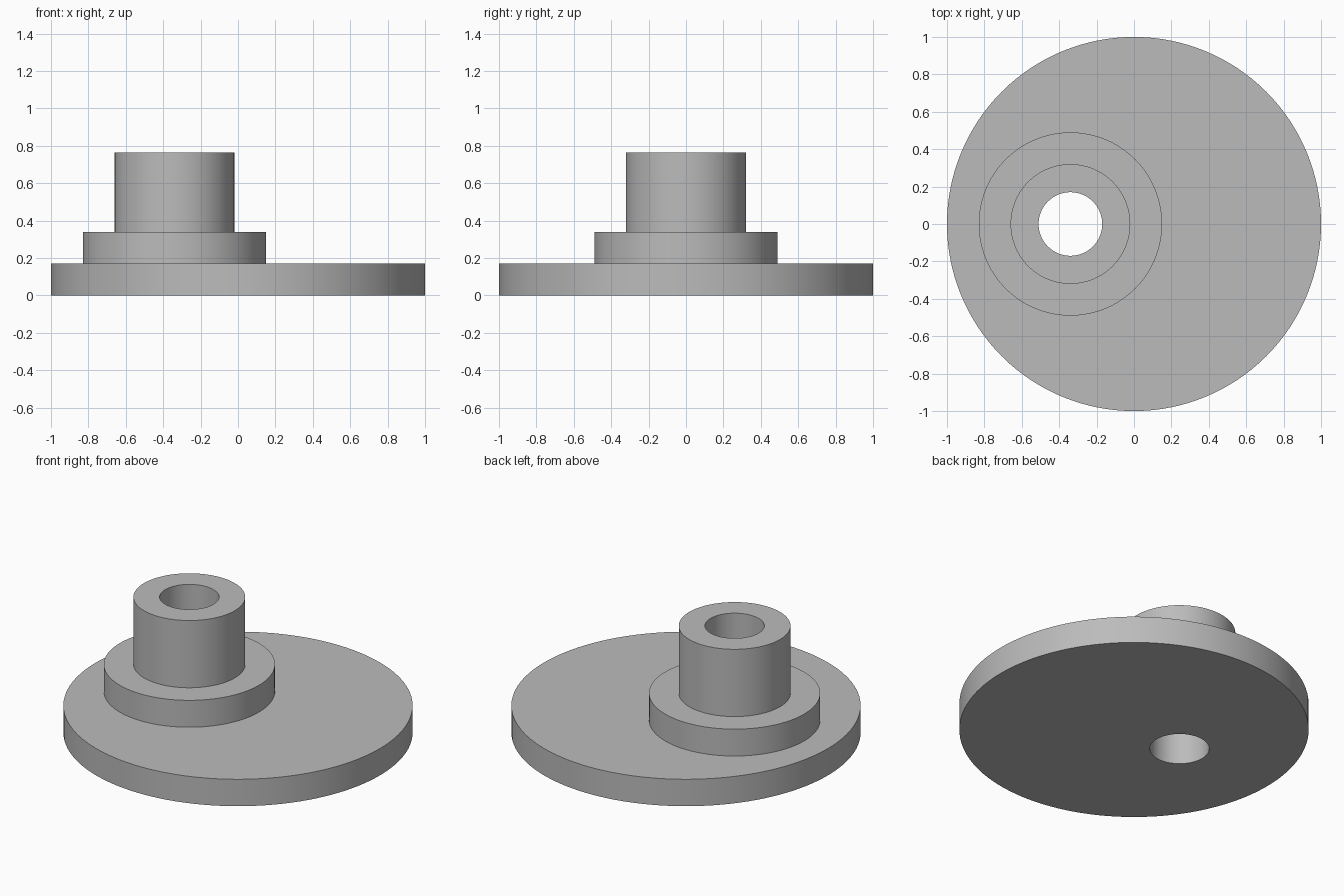
import bpy
import math

default_cube = bpy.data.objects.get("Cube")
if default_cube:
    bpy.data.objects.remove(default_cube, do_unlink=True)

HUB_X = -0.34
DISC_TOP, COLLAR_TOP, POST_TOP = 0.17, 0.34, 0.765
SIDES = 128

steel = bpy.data.materials.new("steel_grey")
steel.use_nodes = True
colour = (0.5, 0.5, 0.5, 1)
steel.diffuse_color = colour
steel.node_tree.nodes["Principled BSDF"].inputs["Base Color"].default_value = colour


def cylinder(name, x, radius, bottom, top):
    bpy.ops.mesh.primitive_cylinder_add(
        vertices=SIDES, radius=radius, depth=top - bottom,
        location=(x, 0, (bottom + top) / 2))
    obj = bpy.context.object
    obj.name = name
    obj.data.materials.append(steel)
    return obj


def combine(target, tool, operation):
    mod = target.modifiers.new(tool.name, "BOOLEAN")
    mod.operation, mod.solver, mod.object = operation, "EXACT", tool
    bpy.context.view_layer.objects.active = target
    bpy.ops.object.modifier_apply(modifier=mod.name)
    bpy.data.objects.remove(tool, do_unlink=True)


# Round disc with an off-centre stepped hub
disc = cylinder("eccentric_disc", 0, 1.0, 0, DISC_TOP)
combine(disc, cylinder("collar", HUB_X, 0.49, DISC_TOP / 2, COLLAR_TOP), "UNION")
combine(disc, cylinder("post", HUB_X, 0.32, DISC_TOP, POST_TOP), "UNION")

# Shaft bore through the whole hub and disc
combine(disc, cylinder("bore", HUB_X, 0.17, -0.1, POST_TOP + 0.1), "DIFFERENCE")

# Round walls smooth, rims sharp
bpy.ops.object.select_all(action="DESELECT")
disc.select_set(True)
bpy.context.view_layer.objects.active = disc
bpy.ops.object.shade_smooth_by_angle(angle=math.radians(30))
